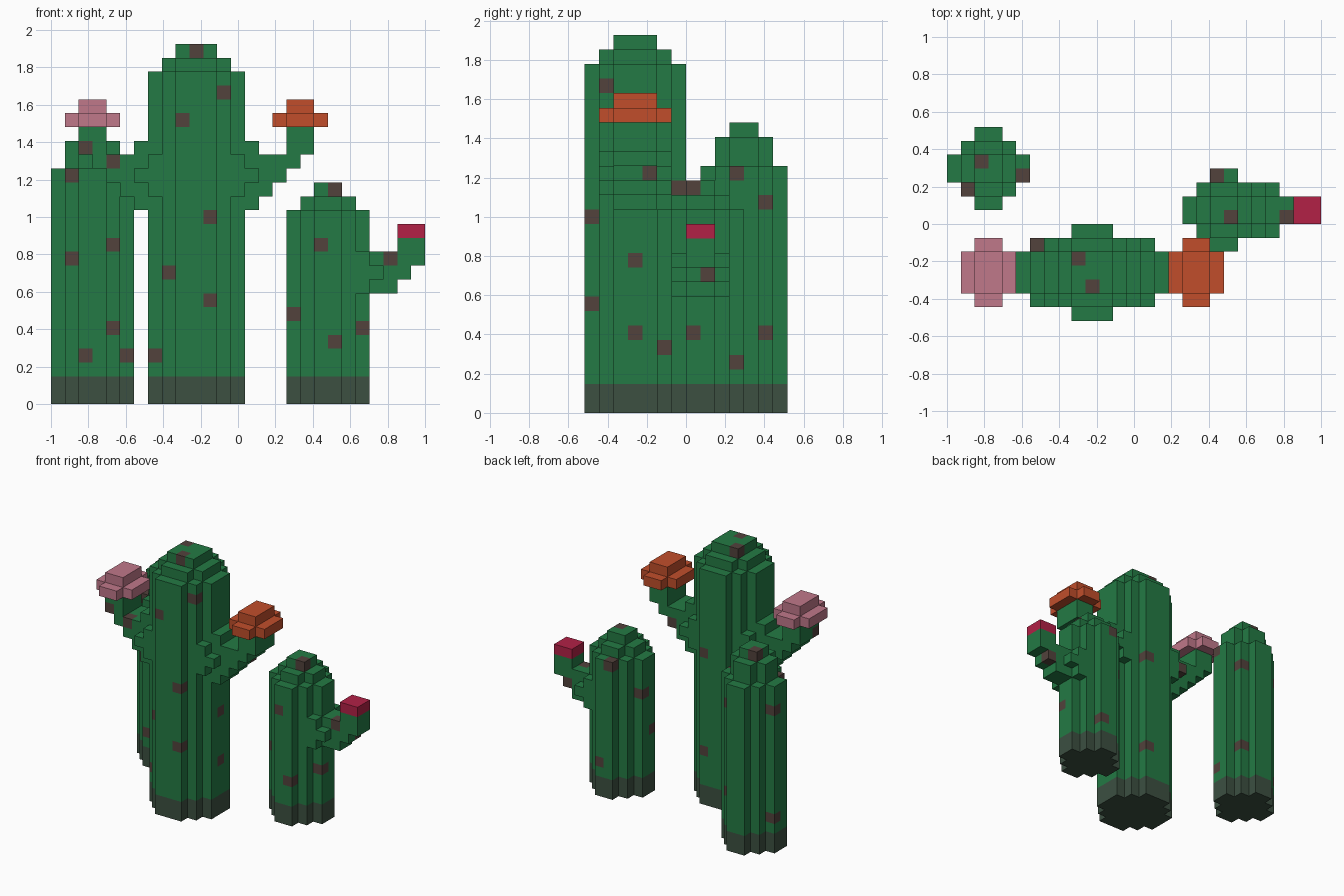
import bpy
import bmesh
from mathutils import Vector

if "Cube" in bpy.data.objects:
    bpy.data.objects.remove(bpy.data.objects["Cube"], do_unlink=True)

UNIT = 2 / 27                       # edge of one block
ORIGIN = Vector((-1, -7 * UNIT, 0))
BASE_ROWS = 2

COLOURS = {
    "cactus green": (0.017, 0.195, 0.058),
    "dark base": (0.045, 0.080, 0.053),
    "brown spot": (0.084, 0.054, 0.045),
    "pink petal": (0.527, 0.188, 0.255),
    "orange petal": (0.533, 0.076, 0.024),
    "red bud": (0.445, 0.015, 0.061),
}


def make_material(name, rgb):
    mat = bpy.data.materials.new(name)
    mat.use_nodes = True
    mat.diffuse_color = (*rgb, 1)
    mat.node_tree.nodes["Principled BSDF"].inputs["Base Color"].default_value = (*rgb, 1)
    return mat


MATERIALS = {name: make_material(name, rgb) for name, rgb in COLOURS.items()}


def block(xs, ys, zs):
    """Cells of a box given as half-open ranges."""
    return {(x, y, z) for x in range(*xs) for y in range(*ys) for z in range(*zs)}


def disc(x0, y0, size, cut, zs):
    """Cells of a stepped round column with its corners cut off."""
    def rim(a):
        return min(a, size - 1 - a)
    return {(x0 + a, y0 + b, z) for a in range(size) for b in range(size)
            for z in range(*zs) if rim(a) + rim(b) >= cut}


def mirrored(cells):
    """Mirror cells across the tall trunk."""
    return {(20 - x, y, z) for x, y, z in cells}


def collar(x, ys, z):
    """Stepped joint where an arm leaves a trunk; z is its middle row."""
    cells = set()
    for y in (ys[0] - 1, ys[1]):
        cells |= block((x - 1, x), (y, y + 1), (z - 1, z + 2))
        cells.add((x, y, z))
    return cells


# Trunks with stepped crowns
tall_trunk = disc(7, 0, 7, 2, (0, 24)) | disc(8, 1, 5, 1, (24, 25)) | disc(9, 2, 3, 0, (25, 26))
back_trunk = disc(0, 8, 6, 2, (0, 17)) | disc(1, 9, 4, 1, (17, 19)) | disc(2, 10, 2, 0, (19, 20))
small_trunk = disc(17, 5, 6, 2, (0, 14)) | disc(18, 6, 4, 1, (14, 15)) | disc(19, 7, 2, 0, (15, 16))

# Arm of the tall cactus climbing outward in steps
mid = (2, 5)
tall_arm = collar(14, mid, 16) | block((14, 15), mid, (14, 19))
for step in range(3):
    tall_arm |= block((14, 16 + step), mid, (15 + step, 16 + step))
tall_arm |= block((17, 19), mid, (18, 20))

# Flower: cross-shaped petals with a raised middle
flower = block((16, 20), mid, (20, 21)) | block((17, 19), (1, 6), (20, 21)) | block((17, 19), mid, (21, 22))

# Arm and bud of the small cactus
thin = (7, 9)
small_arm = collar(23, thin, 9) | block((23, 25), thin, (8, 11))
small_arm |= block((25, 26), thin, (9, 10)) | block((25, 27), thin, (10, 12))
bud = block((25, 27), thin, (12, 13))

PARTS = {
    "tall_trunk": (tall_trunk, "cactus green"),
    "back_trunk": (back_trunk, "cactus green"),
    "small_trunk": (small_trunk, "cactus green"),
    "tall_left_arm": (tall_arm - tall_trunk, "cactus green"),
    "tall_right_arm": (mirrored(tall_arm) - tall_trunk, "cactus green"),
    "small_arm": (small_arm - small_trunk, "cactus green"),
    "left_flower": (flower, "orange petal"),
    "right_flower": (mirrored(flower), "pink petal"),
    "small_bud": (bud, "red bud"),
}

# Scattered brown spots: tall, back and small cactus
SPOTS = {
    (10, 2, 25), (9, 4, 25), (12, 1, 22), (9, 0, 20), (11, 0, 13), (8, 1, 9), (11, 0, 7),
    (7, 2, 3), (13, 3, 10), (13, 3, 5), (11, 6, 15), (11, 6, 5),
    (6, 5, 16), (16, 4, 16), (2, 2, 18), (4, 2, 17),
    (1, 9, 16), (4, 9, 11), (1, 9, 10), (4, 9, 5), (2, 8, 3), (5, 10, 16), (4, 12, 14),
    (4, 12, 5), (5, 10, 3), (2, 11, 19), (0, 11, 14), (0, 11, 3),
    (20, 7, 15), (19, 5, 11), (17, 7, 6), (22, 7, 5), (20, 5, 4), (19, 10, 13),
    (17, 8, 10), (20, 10, 3), (24, 7, 10), (25, 8, 9),
}

SOLID = set().union(*(cells for cells, _ in PARTS.values()))


def cell_colour(cell, main):
    if cell in SPOTS:
        return "brown spot"
    return "dark base" if cell[2] < BASE_ROWS else main


def build(name, cells, main):
    """Skin the outside of the cells and merge flat areas of one colour."""
    mesh = bpy.data.meshes.new(name)
    slots = sorted({cell_colour(c, main) for c in cells})
    for slot in slots:
        mesh.materials.append(MATERIALS[slot])
    bm = bmesh.new()
    for cell in sorted(cells):
        for axis in range(3):
            for side in (-1, 1):
                normal = Vector([side if a == axis else 0 for a in range(3)])
                if tuple(int(c + n) for c, n in zip(cell, normal)) in SOLID:
                    continue
                u = Vector([0.5 if a == (axis + 1) % 3 else 0 for a in range(3)])
                v = normal.cross(u)
                centre = Vector(cell) + Vector((0.5, 0.5, 0.5)) + normal / 2
                corners = (centre - u - v, centre + u - v, centre + u + v, centre - u + v)
                face = bm.faces.new([bm.verts.new(ORIGIN + p * UNIT) for p in corners])
                face.material_index = slots.index(cell_colour(cell, main))
    bmesh.ops.remove_doubles(bm, verts=bm.verts, dist=UNIT / 100)
    bmesh.ops.dissolve_limit(bm, angle_limit=0.01, verts=bm.verts, edges=bm.edges,
                             delimit={'MATERIAL'})
    bm.to_mesh(mesh)
    bm.free()
    bpy.context.collection.objects.link(bpy.data.objects.new(name, mesh))


for part, (cells, main) in PARTS.items():
    build(part, cells, main)
